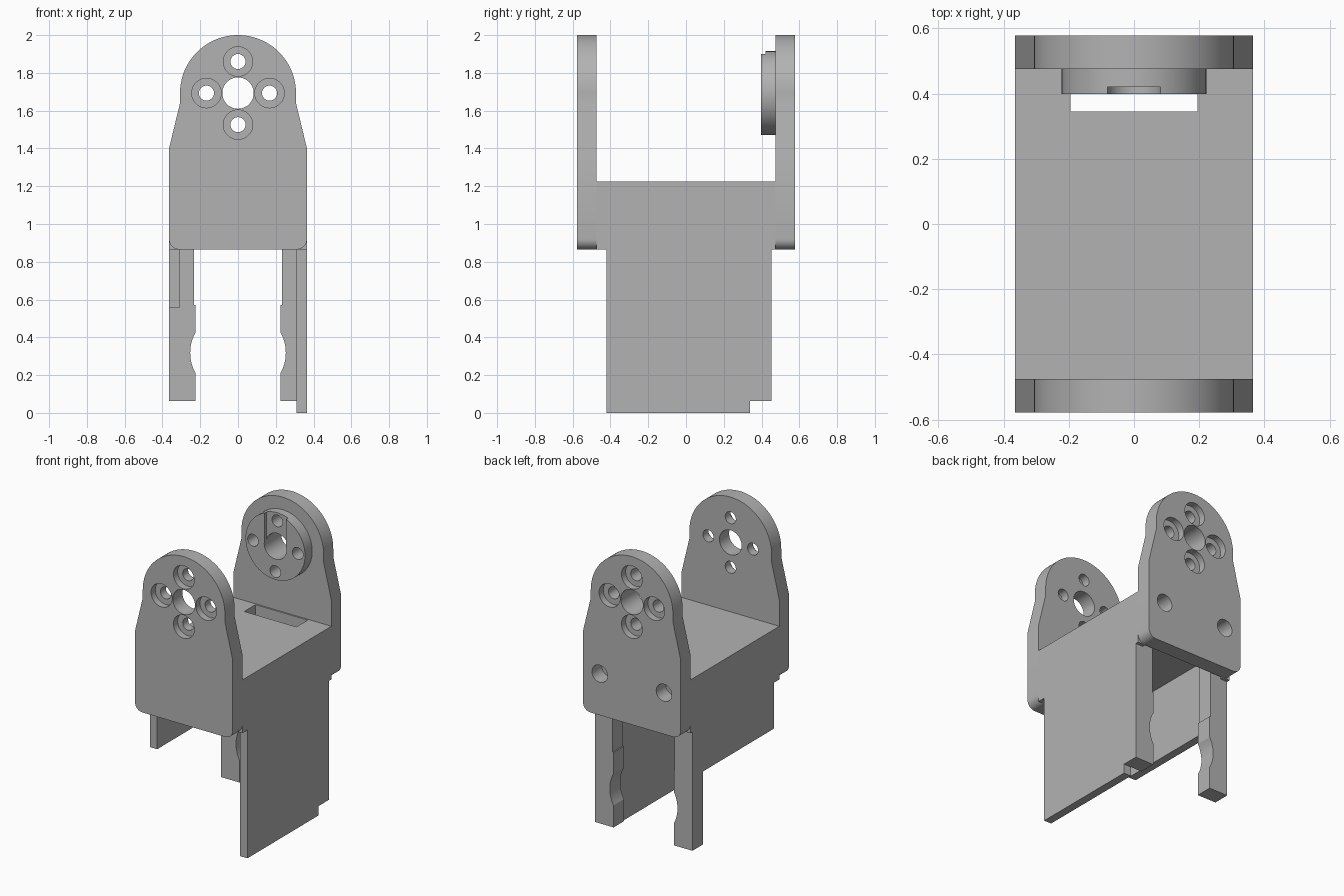
import bpy, bmesh
from math import sin, cos, pi, radians
from mathutils import Vector

cube = bpy.data.objects.get("Cube")
if cube:
    bpy.data.objects.remove(cube, do_unlink=True)

grey = bpy.data.materials.new("plain grey")
grey.use_nodes = True
grey.diffuse_color = (0.45, 0.45, 0.45, 1)
grey.node_tree.nodes["Principled BSDF"].inputs["Base Color"].default_value = (0.45, 0.45, 0.45, 1)

HUB_Z = 1.693      # height of the pivot
HALF = 0.365       # half width of the bracket
INNER = 0.31       # inner face of the side walls
DECK_LOW, DECK_TOP = 1.06, 1.225
PLATE = 0.475      # inner face of the end plates
BACK = 0.578       # outer face of the end plates


def prism(name, points, axis, start, end):
    """Extrude a 2D profile along x (points are y, z) or y (points are x, z)."""
    bm = bmesh.new()
    if axis == "x":
        verts = [bm.verts.new((start, u, v)) for u, v in points]
        move = Vector((end - start, 0, 0))
    else:
        verts = [bm.verts.new((u, start, v)) for u, v in points]
        move = Vector((0, end - start, 0))
    face = bm.faces.new(verts)
    result = bmesh.ops.extrude_face_region(bm, geom=[face])
    bmesh.ops.translate(bm, vec=move, verts=[g for g in result["geom"] if isinstance(g, bmesh.types.BMVert)])
    bmesh.ops.recalc_face_normals(bm, faces=bm.faces)
    mesh = bpy.data.meshes.new(name)
    bm.to_mesh(mesh)
    bm.free()
    mesh.materials.append(grey)
    obj = bpy.data.objects.new(name, mesh)
    bpy.context.collection.objects.link(obj)
    return obj


def arc(cx, cz, r, first, last, steps):
    angles = [radians(first + (last - first) * i / steps) for i in range(steps + 1)]
    return [(cx + r * cos(a), cz + r * sin(a)) for a in angles]


def box(name, x0, x1, y0, y1, z0, z1):
    return prism(name, [(x0, z0), (x1, z0), (x1, z1), (x0, z1)], "y", y0, y1)


def cylinder(name, x, z, r, y0, y1, sides=40):
    return prism(name, arc(x, z, r, 0, 360, sides)[:-1], "y", y0, y1)


def activate(obj):
    bpy.ops.object.select_all(action="DESELECT")
    obj.select_set(True)
    bpy.context.view_layer.objects.active = obj


def cut(obj, cutters):
    activate(obj)
    for cutter in cutters:
        mod = obj.modifiers.new("cut", "BOOLEAN")
        mod.operation, mod.solver, mod.object = "DIFFERENCE", "EXACT", cutter
        bpy.ops.object.modifier_apply(modifier=mod.name)
        bpy.data.objects.remove(cutter, do_unlink=True)


def smooth(obj):
    activate(obj)
    bpy.ops.object.shade_smooth_by_angle(angle=radians(25))


# Pivot hole and the ring of four screw holes
SCREWS = [(0.167 * cos(i * pi / 2), HUB_Z + 0.167 * sin(i * pi / 2)) for i in range(4)]


def hub_holes():
    return ([cylinder("hub_cutter", 0, HUB_Z, 0.083, -1, 1)]
            + [cylinder("screw_cutter", x, z, 0.04, -1, 1, 24) for x, z in SCREWS])


# End plates: rounded bottom corners, tapered shoulders, round top
R = 0.055
right_half = arc(HALF - R, 0.865 + R, R, -90, 0, 8) + [(HALF, 1.4), (0.307, 1.64)]
left_half = [(-x, z) for x, z in reversed(right_half)]
outline = right_half + arc(0, HUB_Z, 0.307, 0, 180, 48) + left_half

for name, side in (("front_plate", -1), ("back_plate", 1)):
    plate = prism(name, outline, "y", side * PLATE, side * BACK)
    cutters = hub_holes()
    cutters += [cylinder("counterbore", x, z, 0.078, side * (BACK - 0.045), side * 0.7, 32) for x, z in SCREWS]
    if side > 0:
        cutters += [cylinder("mount_hole", x, 1.145, 0.058, 0.4, 0.7, 32) for x in (-0.24, 0.24)]
    cut(plate, cutters)
    smooth(plate)

# Raised boss inside the back plate, with a shallow groove to the top
boss = cylinder("pivot_boss", 0, HUB_Z, 0.222, 0.398, PLATE, 64)
cut(boss, hub_holes() + [box("groove", -0.081, 0.081, 0.3, 0.42, HUB_Z, 2)])
smooth(boss)

# Deck with a slot beside the back plate
deck = box("deck", -INNER, INNER, -PLATE, PLATE, DECK_LOW, DECK_TOP)
cut(deck, [box("slot", -0.195, 0.195, 0.345, 0.465, 1, 1.3)])

# Side walls: the left one is long, the right one short
for name, side, low in (("left_wall", 1, 0.0), ("right_wall", -1, 0.556)):
    profile = [(-0.42, low), (0.34, low), (0.34, 0.866), (PLATE, 0.866),
               (PLATE, DECK_TOP), (-PLATE, DECK_TOP), (-PLATE, 0.866), (-0.42, 0.866)]
    prism(name, profile, "x", side * INNER, side * HALF)

# Back posts with a scooped inner edge
post = [(HALF, 0.063), (HALF, 0.866), (INNER, 0.866), (INNER, DECK_LOW), (0.232, DECK_LOW),
        (0.232, 0.57), (0.225, 0.57)]
post += arc(0.225 - 0.192, 0.318, 0.22, 29, -29, 12) + [(0.225, 0.063)]
for name, side in (("left_post", 1), ("right_post", -1)):
    smooth(prism(name, [(side * x, z) for x, z in post], "y", 0.34, 0.452))
